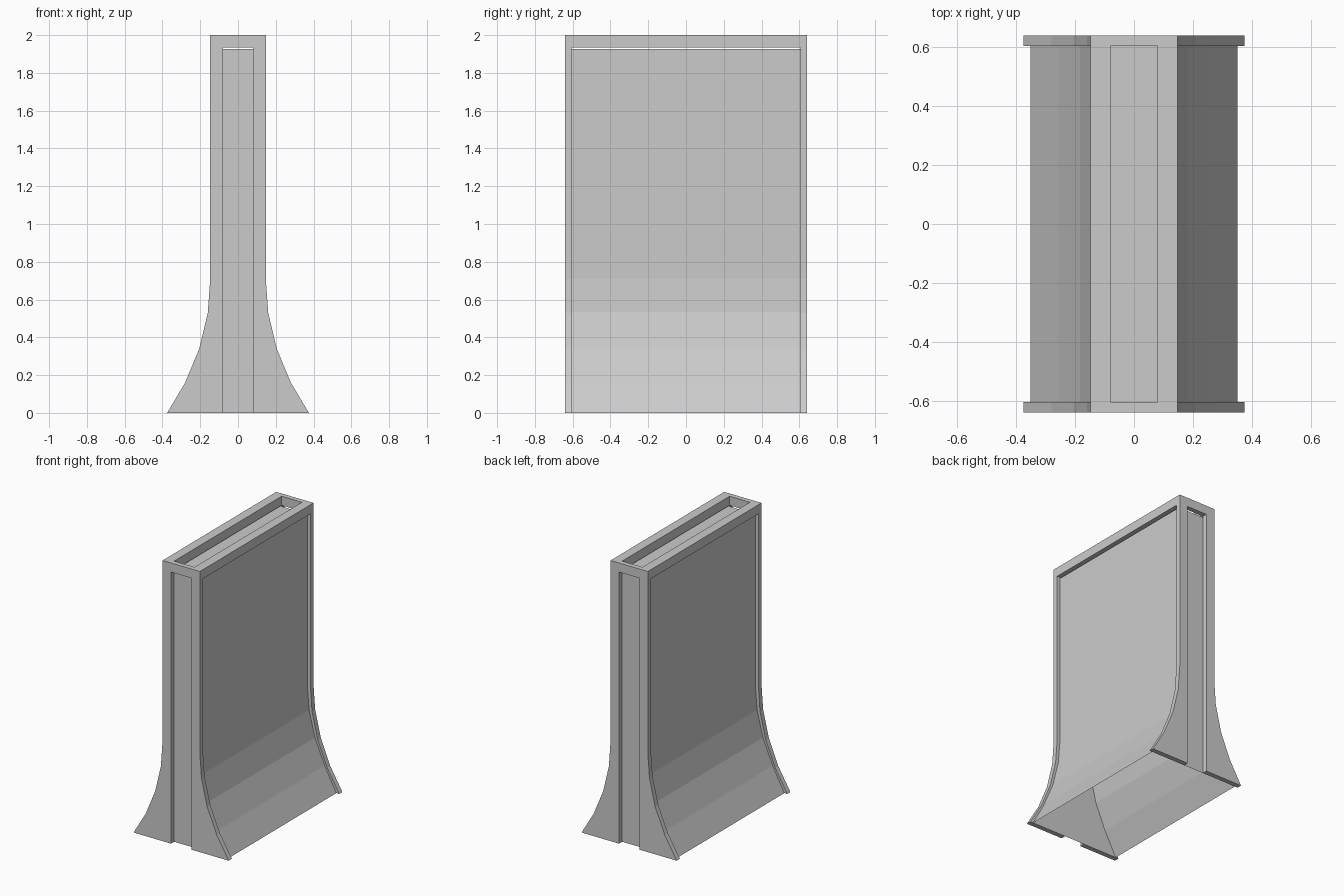
import bpy, bmesh

if "Cube" in bpy.data.objects:
    bpy.data.objects.remove(bpy.data.objects["Cube"])

DEPTH = 0.64      # half length along y
INNER = 0.605     # half length inside the end plates
SLOT = 0.08       # half width of the end and top openings
RAIL = 1.935      # underside of the top rails


def prism(name, half, hy, open_bottom=False):
    """Mirror a half outline (bottom to top) in x and extrude it along y."""
    outline = half + [(-x, z) for x, z in reversed(half)]
    bm = bmesh.new()
    front = [bm.verts.new((x, -hy, z)) for x, z in outline]
    back = [bm.verts.new((x, hy, z)) for x, z in outline]
    n = len(outline)
    bm.faces.new(front)
    bm.faces.new(back[::-1])
    # the last edge of the outline is the underside
    for i in range(n - 1 if open_bottom else n):
        j = (i + 1) % n
        bm.faces.new((front[j], front[i], back[i], back[j]))
    bmesh.ops.recalc_face_normals(bm, faces=bm.faces[:])
    mesh = bpy.data.meshes.new(name)
    bm.to_mesh(mesh)
    bm.free()
    ob = bpy.data.objects.new(name, mesh)
    bpy.context.collection.objects.link(ob)
    return ob


def cut(ob, hx, hy, z0, z1):
    """Cut a box-shaped opening out of an object."""
    cutter = prism("opening_cutter", [(hx, z0), (hx, z1)], hy)
    cutter.hide_render = True
    mod = ob.modifiers.new("opening", 'BOOLEAN')
    mod.operation = 'DIFFERENCE'
    mod.solver = 'EXACT'
    mod.object = cutter
    bpy.context.view_layer.objects.active = ob
    bpy.ops.object.modifier_apply(modifier=mod.name)
    bpy.data.objects.remove(cutter)


# Outer frame: flared outline, opened at the ends, top and long sides
frame = prism("outer_frame", [(0.375, 0), (0.28, 0.16), (0.205, 0.34),
                              (0.16, 0.53), (0.147, 0.71), (0.147, 2)], DEPTH)
cut(frame, SLOT, 1, -1, RAIL)
cut(frame, SLOT, INNER, -1, 3)
cut(frame, 1, INNER, -1, RAIL)

# Recessed panel shell inside the frame, hollow and open underneath
prism("inner_panel", [(0.352, 0), (0.26, 0.17), (0.183, 0.35),
                      (0.137, 0.535), (0.123, 0.71), (0.123, 1.927)],
      INNER, open_bottom=True)
